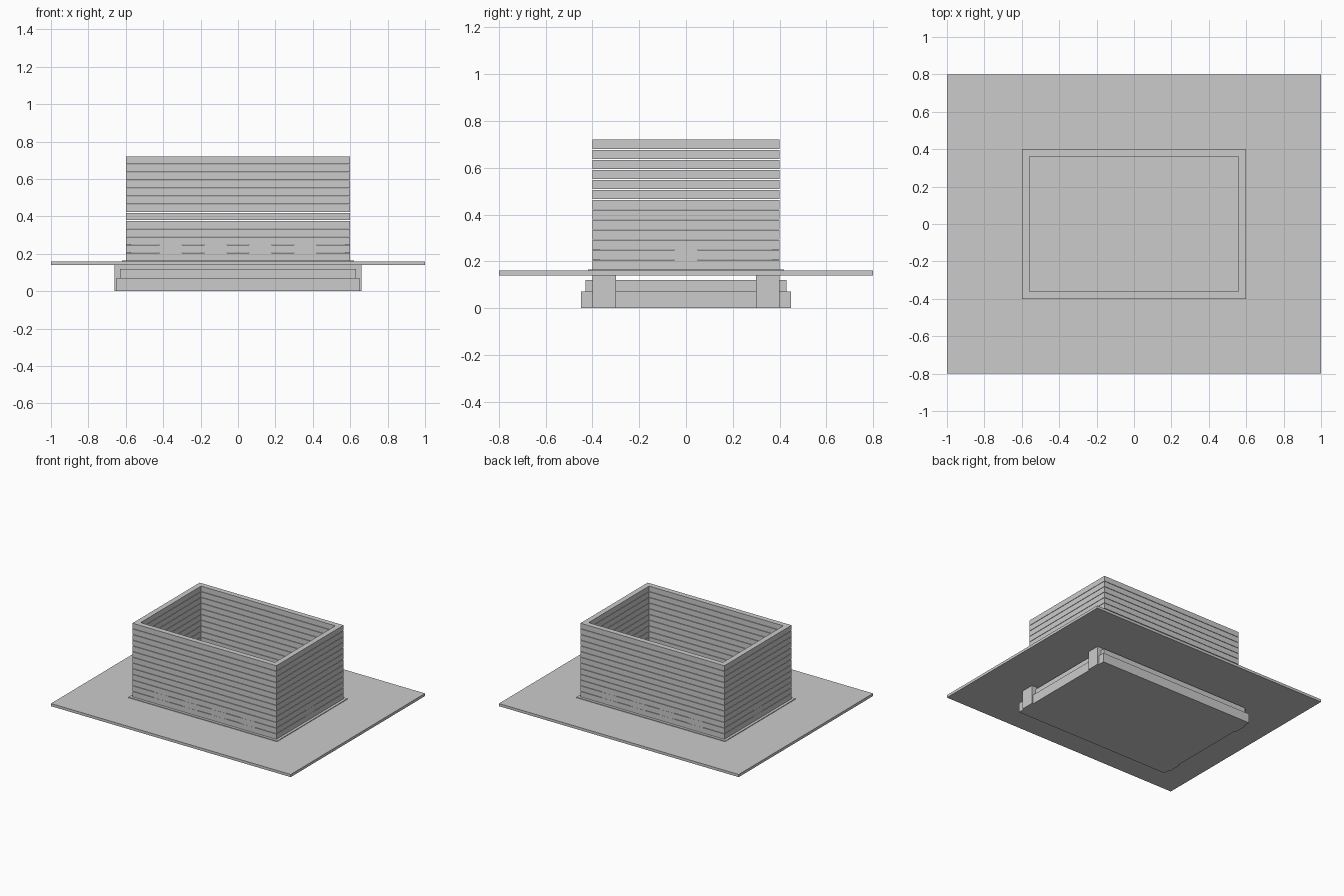
import bpy, bmesh

if "Cube" in bpy.data.objects:
    bpy.data.objects.remove(bpy.data.objects["Cube"])


def box(name, x0, x1, y0, y1, z0, z1):
    """Axis-aligned box from its limits."""
    bm = bmesh.new()
    bmesh.ops.create_cube(bm, size=1)
    for v in bm.verts:
        v.co = (x1 if v.co.x > 0 else x0,
                y1 if v.co.y > 0 else y0,
                z1 if v.co.z > 0 else z0)
    me = bpy.data.meshes.new(name)
    bm.to_mesh(me)
    bm.free()
    ob = bpy.data.objects.new(name, me)
    bpy.context.collection.objects.link(ob)
    return ob


def ring(name, hx, hy, t, z0, z1):
    """Rectangular frame with wall thickness t."""
    bm = bmesh.new()
    loops = []
    for x, y, z in ((hx, hy, z0), (hx, hy, z1), (hx - t, hy - t, z1), (hx - t, hy - t, z0)):
        loops.append([bm.verts.new((sx * x, sy * y, z))
                      for sx, sy in ((-1, -1), (1, -1), (1, 1), (-1, 1))])
    for k in range(4):
        a, b = loops[k], loops[(k + 1) % 4]
        for i in range(4):
            j = (i + 1) % 4
            bm.faces.new((a[i], a[j], b[j], b[i]))
    bmesh.ops.recalc_face_normals(bm, faces=bm.faces)
    me = bpy.data.meshes.new(name)
    bm.to_mesh(me)
    bm.free()
    ob = bpy.data.objects.new(name, me)
    bpy.context.collection.objects.link(ob)
    return ob


# Stepped footing
box("footing_lower", -0.65, 0.65, -0.45, 0.45, 0, 0.07)
box("footing_upper", -0.63, 0.63, -0.43, 0.43, 0.07, 0.12)

# Two long skids whose ends stick out at the sides
for side, y in (("front", -0.35), ("back", 0.35)):
    box("skid_" + side, -0.66, 0.66, y - 0.05, y + 0.05, 0, 0.14)

# Ground plate and thin sill under the walls
box("ground_plate", -1, 1, -0.8, 0.8, 0.14, 0.16)
box("sill", -0.62, 0.62, -0.42, 0.42, 0.16, 0.165)

# Plank courses with narrow gaps between them
COURSES, BOTTOM, TOP, GAP = 13, 0.165, 0.72, 0.003
pitch = (TOP - BOTTOM + GAP) / COURSES
for i in range(COURSES):
    z = BOTTOM + i * pitch
    ring(f"plank_course_{i + 1}", 0.6, 0.4, 0.04, z, z + pitch - GAP)

# Vent blocks set inside the wall thickness, showing in the gaps
for s, side in ((-1, "front"), (1, "back")):
    for i in range(4):
        x = -0.36 + 0.24 * i
        y = s * 0.385
        box(f"vent_{side}_{i + 1}", x - 0.06, x + 0.06, y - 0.014, y + 0.014, 0.204, 0.252)
for s, side in ((-1, "left"), (1, "right")):
    x = s * 0.585
    box(f"vent_{side}", x - 0.014, x + 0.014, -0.05, 0.05, 0.204, 0.252)
